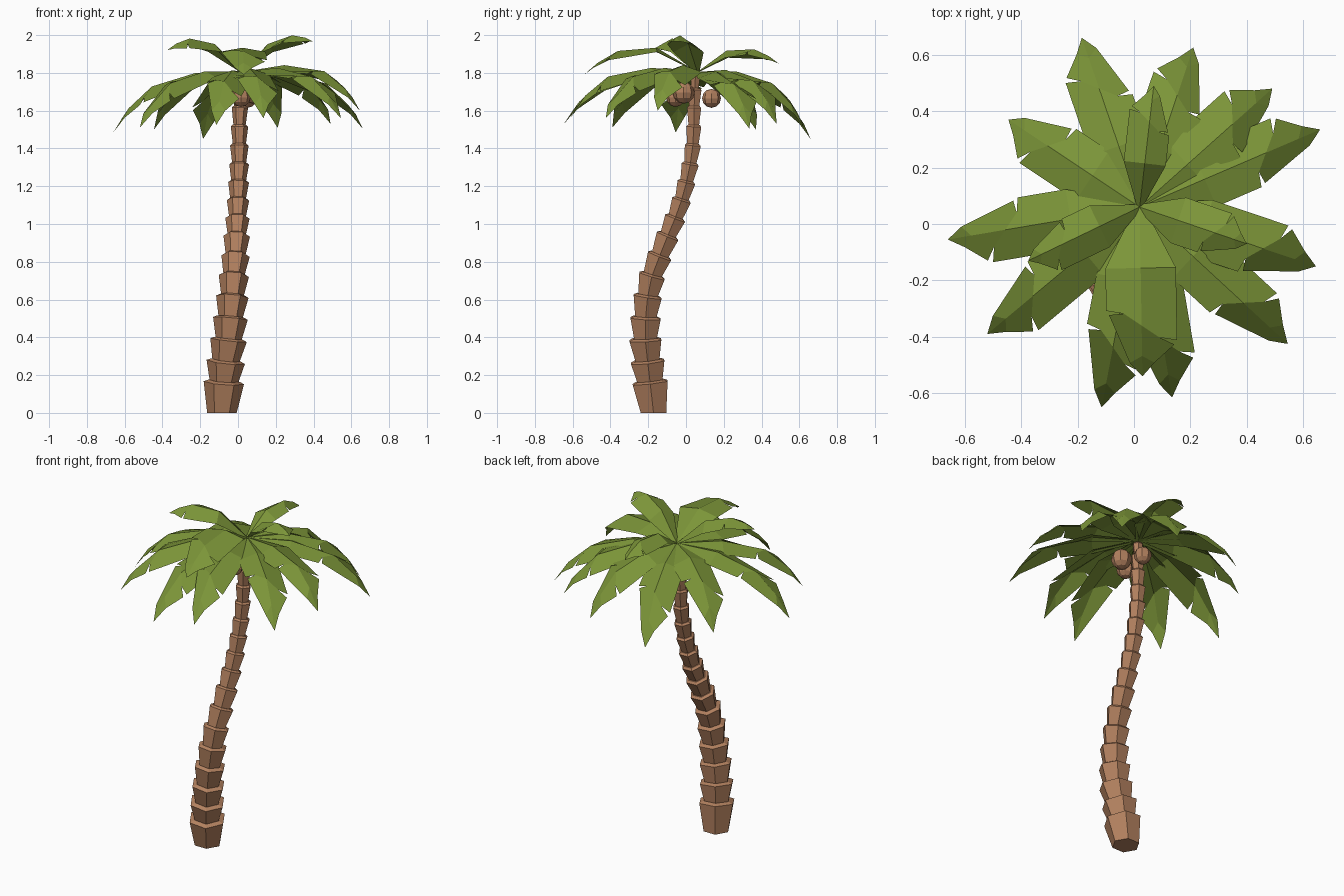
import bpy, bmesh, math
from mathutils import Vector

cube = bpy.data.objects.get("Cube")
if cube:
    bpy.data.objects.remove(cube)


def material(name, rgb):
    m = bpy.data.materials.new(name)
    m.use_nodes = True
    m.diffuse_color = (*rgb, 1)
    m.node_tree.nodes["Principled BSDF"].inputs["Base Color"].default_value = (*rgb, 1)
    return m


BARK = material("bark brown", (0.45, 0.22, 0.115))
LEAF = material("leaf green", (0.2, 0.3, 0.04))


def finish(bm, name, mat):
    me = bpy.data.meshes.new(name)
    bm.to_mesh(me)
    bm.free()
    me.materials.append(mat)
    ob = bpy.data.objects.new(name, me)
    bpy.context.collection.objects.link(ob)
    return ob


# Trunk: stacked six-sided cups that flare upward along a leaning path
# Each joint: x, y, z, rim radius
JOINTS = [(-.085, -.172, 0, .1), (-.075, -.19, .16, .107), (-.065, -.203, .27, .102),
          (-.05, -.215, .385, .097), (-.04, -.214, .5, .092), (-.03, -.203, .615, .086),
          (-.022, -.18, .725, .08), (-.013, -.14, .83, .075), (-.007, -.098, .935, .07),
          (-.003, -.058, 1.03, .064), (0, -.024, 1.125, .059), (.003, .002, 1.22, .055),
          (.006, .022, 1.315, .052), (.007, .036, 1.415, .049), (.008, .041, 1.515, .046),
          (.01, .043, 1.615, .043), (.012, .046, 1.71, .041), (.015, .05, 1.785, .03)]


def ring(bm, centre, axis, radius):
    u = (Vector((1, 0, 0)) - axis * axis.x).normalized()
    v = axis.cross(u)
    angles = [math.tau * i / 6 for i in range(6)]
    return [bm.verts.new(centre + radius * (u * math.cos(a) + v * math.sin(a))) for a in angles]


bm = bmesh.new()
points = [Vector(j[:3]) for j in JOINTS]
for i in range(1, len(points)):
    low, high = points[i - 1], points[i]
    after = points[min(i + 1, len(points) - 1)]
    top_axis = (after - low).normalized()
    low_axis = (high - low).normalized() if i > 1 else Vector((0, 0, 1))
    r = JOINTS[i][3]
    rings = [ring(bm, low, low_axis, r * .73),
             ring(bm, high, top_axis, r),
             ring(bm, high + top_axis * .01, top_axis, r * .78)]
    for a, b in zip(rings, rings[1:]):
        for k in range(6):
            n = (k + 1) % 6
            bm.faces.new((a[k], a[n], b[n], b[k]))
    bm.faces.new(rings[0][::-1])
    bm.faces.new(rings[-1])
finish(bm, "trunk", BARK)

# Coconuts hanging below the crown
for i, (x, y, z, r) in enumerate([(.05, .135, 1.665, .05), (.08, -.012, 1.695, .058),
                                  (.015, -.055, 1.67, .05)]):
    bm = bmesh.new()
    bmesh.ops.create_uvsphere(bm, u_segments=8, v_segments=6, radius=r)
    bmesh.ops.translate(bm, verts=bm.verts, vec=(x, y, z))
    finish(bm, f"coconut_{i + 1}", BARK)

# Fronds: folded blades with an arched midrib and one notch on each side
ROOT = Vector((.02, .06, 1.805))


def frond(name, tip, arch, droop, width, fold, skew):
    tip = Vector(tip)
    run = tip - ROOT
    side = Vector((-run.y, run.x, 0)).normalized()

    def at(t, w):
        p = ROOT + run * t + Vector((0, 0, arch * t * (1 - t ** droop)))
        return p + side * w - Vector((0, 0, abs(w) * fold))

    bm = bmesh.new()
    rib = [bm.verts.new(at(t, 0)) for t in (0, .36, .7, .88, 1)]
    for s in (1, -1):
        d = s * skew
        w = s * width
        root, inner, outer, notch, beyond, point = [bm.verts.new(at(*q)) for q in (
            (.01, w * .15), (.36, w), (.7 + d, w),
            (.7 + d * .8, w * .5), (.725 + d, w * .92), (.92, w * .35))]
        for f in ((rib[0], root, inner, rib[1]),
                  (rib[1], inner, outer, notch, rib[2]),
                  (rib[2], notch, beyond, point, rib[3]),
                  (rib[3], point, rib[4])):
            bm.faces.new(f[::-s])
    finish(bm, name, LEAF)


LOWER = [(-.185, .66, 1.45), (.21, .625, 1.51), (.49, .48, 1.53), (.66, .335, 1.505),
         (.645, -.15, 1.6), (.545, -.425, 1.56), (.135, -.615, 1.56), (-.115, -.65, 1.525),
         (-.52, -.39, 1.51), (-.66, -.055, 1.485), (-.445, .37, 1.5)]
for i, tip in enumerate(LOWER):
    frond(f"lower_frond_{i + 1}", tip, .32, 3, .106, .34, .09)

UPPER = [((.03, -.54, 1.79), .58, .125, .18), ((.07, .49, 1.85), .42, .075, .5),
         ((-.375, -.13, 1.92), .46, .082, .5), ((.4, -.07, 1.965), .39, .085, .5)]
for i, (tip, arch, width, fold) in enumerate(UPPER):
    frond(f"upper_frond_{i + 1}", tip, arch, 1, width, fold, .09)
